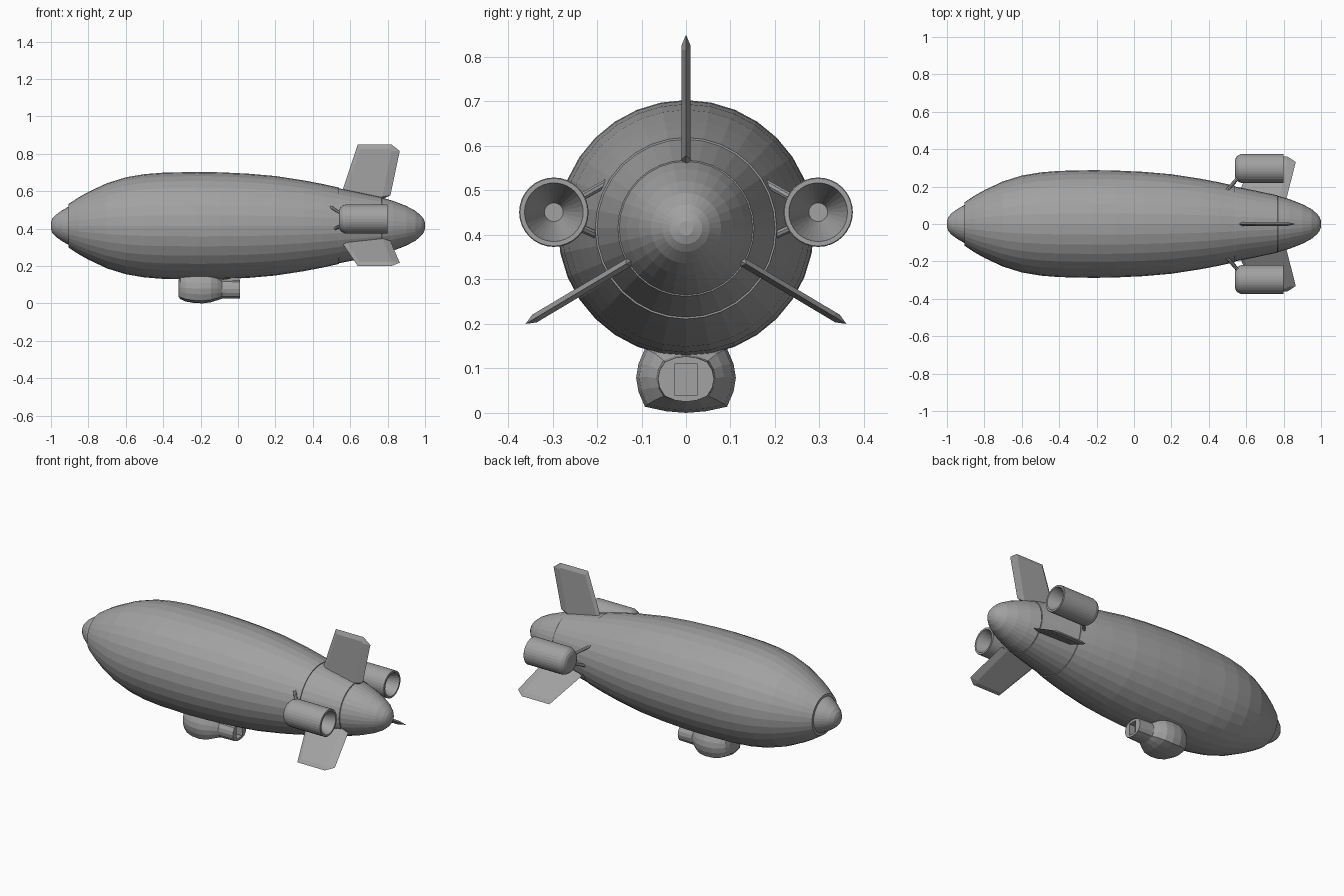
import bpy, bmesh, math
from mathutils import Matrix, Vector

if "Cube" in bpy.data.objects:
    bpy.data.objects.remove(bpy.data.objects["Cube"])

AXIS = 0.415  # height of the hull axis

grey = bpy.data.materials.new("airship_grey")
grey.diffuse_color = (0.36, 0.36, 0.36, 1)
grey.use_nodes = True
grey.node_tree.nodes["Principled BSDF"].inputs["Base Color"].default_value = grey.diffuse_color


def finish(name, bm):
    bmesh.ops.recalc_face_normals(bm, faces=bm.faces)
    me = bpy.data.meshes.new(name)
    bm.to_mesh(me)
    bm.free()
    me.materials.append(grey)
    ob = bpy.data.objects.new(name, me)
    bpy.context.collection.objects.link(ob)
    return ob


def loft(name, rings):
    """Skin a list of point rings and cap both ends."""
    bm = bmesh.new()
    vs = [[bm.verts.new(p) for p in r] for r in rings]
    for a, b in zip(vs, vs[1:]):
        n = len(a)
        for i in range(n):
            j = (i + 1) % n
            bm.faces.new((a[i], a[j], b[j], b[i]))
    bm.faces.new(vs[0][::-1])
    bm.faces.new(vs[-1])
    return finish(name, bm)


def lathe(name, profile, y=0, z=AXIS, n=32):
    """Turn an (x, radius) profile around a line along x."""
    return loft(name, [[(x, y + r * math.sin(2 * math.pi * i / n),
                         z + r * math.cos(2 * math.pi * i / n)) for i in range(n)]
                       for x, r in profile])


def section(x, hw, zb, zt, t, n=16):
    """Rounded cross-section: t = 0 is an ellipse, t = 1 a rectangle."""
    pts = []
    for i in range(n):
        a = 2 * math.pi * i / n
        c, s = math.cos(a), math.sin(a)
        k = 1 + (1 / max(abs(c), abs(s)) - 1) * t
        pts.append((x, hw * c * k, (zb + zt) / 2 + (zt - zb) / 2 * s * k))
    return pts


# Envelope in four pieces with fine seams
lathe("nose_cap", [(-1, 0.018), (-0.993, 0.038), (-0.975, 0.058), (-0.94, 0.083),
                   (-0.895, 0.108)])
lathe("hull", [(-0.905, 0.117), (-0.85, 0.153), (-0.8, 0.181), (-0.7, 0.228), (-0.6, 0.259),
               (-0.5, 0.276), (-0.4, 0.284), (-0.22, 0.288), (-0.1, 0.286), (0.05, 0.279),
               (0.2, 0.266), (0.35, 0.243), (0.45, 0.224), (0.54, 0.204)])
lathe("tail_section", [(0.535, 0.198), (0.542, 0.2), (0.65, 0.178), (0.768, 0.153)])
lathe("tail_cone", [(0.765, 0.147), (0.771, 0.15), (0.83, 0.133), (0.9, 0.106), (0.95, 0.079),
                    (0.98, 0.053), (0.993, 0.036), (1, 0.016)])

# Three tail fins: flat panels with sharp bevelled edges
outer = [(0.53, 0.52), (0.64, 0.85), (0.82, 0.85), (0.865, 0.815), (0.815, 0.578), (0.7, 0.52)]
inner = [(0.55, 0.52), (0.652, 0.826), (0.815, 0.826), (0.82, 0.815), (0.772, 0.57), (0.69, 0.52)]
for name, deg in (("top_fin", 0), ("lower_fin_right", 120.8), ("lower_fin_left", -120.8)):
    rings = [[(x, -0.01, z - AXIS) for x, z in inner],
             [(x, 0, z - AXIS) for x, z in outer],
             [(x, 0.01, z - AXIS) for x, z in inner]]
    fin = loft(name, rings)
    k = 1 if deg == 0 else 0.965
    fin.data.transform(Matrix.Translation((0, 0, AXIS)) @ Matrix.Rotation(math.radians(deg), 4, 'X')
                       @ Matrix.Diagonal((1, 1, k, 1)))


def strut(name, a, b, r=0.009):
    a, b = Vector(a), Vector(b)
    bm = bmesh.new()
    m = (Matrix.Translation((a + b) / 2)
         @ (b - a).to_track_quat('Z', 'Y').to_matrix().to_4x4())
    bmesh.ops.create_cone(bm, cap_ends=True, segments=8, radius1=r, radius2=r,
                          depth=(b - a).length, matrix=m)
    return finish(name, bm)


# Engines with hollow rear nozzles, each held by two struts
for side, s in (("right", 1), ("left", -1)):
    lathe("engine_" + side, [(0.54, 0.045), (0.546, 0.06), (0.558, 0.071), (0.576, 0.078),
                             (0.798, 0.078), (0.8, 0.076), (0.8, 0.066), (0.79, 0.063),
                             (0.66, 0.021)], y=0.297 * s, z=0.451)
    strut("upper_strut_" + side, (0.495, 0.178 * s, 0.517), (0.565, 0.258 * s, 0.472))
    strut("lower_strut_" + side, (0.51, 0.19 * s, 0.395), (0.565, 0.258 * s, 0.425))

# Gondola with a narrow tail and a recessed square opening at the rear
loft("gondola", [section(*p) for p in (
    (-0.318, 0.05, 0.035, 0.125, 0.4), (-0.308, 0.075, 0.023, 0.15, 0.4),
    (-0.28, 0.095, 0.01, 0.155, 0.4), (-0.24, 0.109, 0.003, 0.158, 0.4),
    (-0.19, 0.112, 0.0, 0.158, 0.4), (-0.145, 0.105, 0.006, 0.155, 0.4),
    (-0.11, 0.085, 0.017, 0.145, 0.35), (-0.085, 0.066, 0.025, 0.13, 0.2),
    (0.01, 0.063, 0.025, 0.127, 0.15), (0.01, 0.026, 0.04, 0.11, 1),
    (-0.03, 0.026, 0.04, 0.11, 1))])
